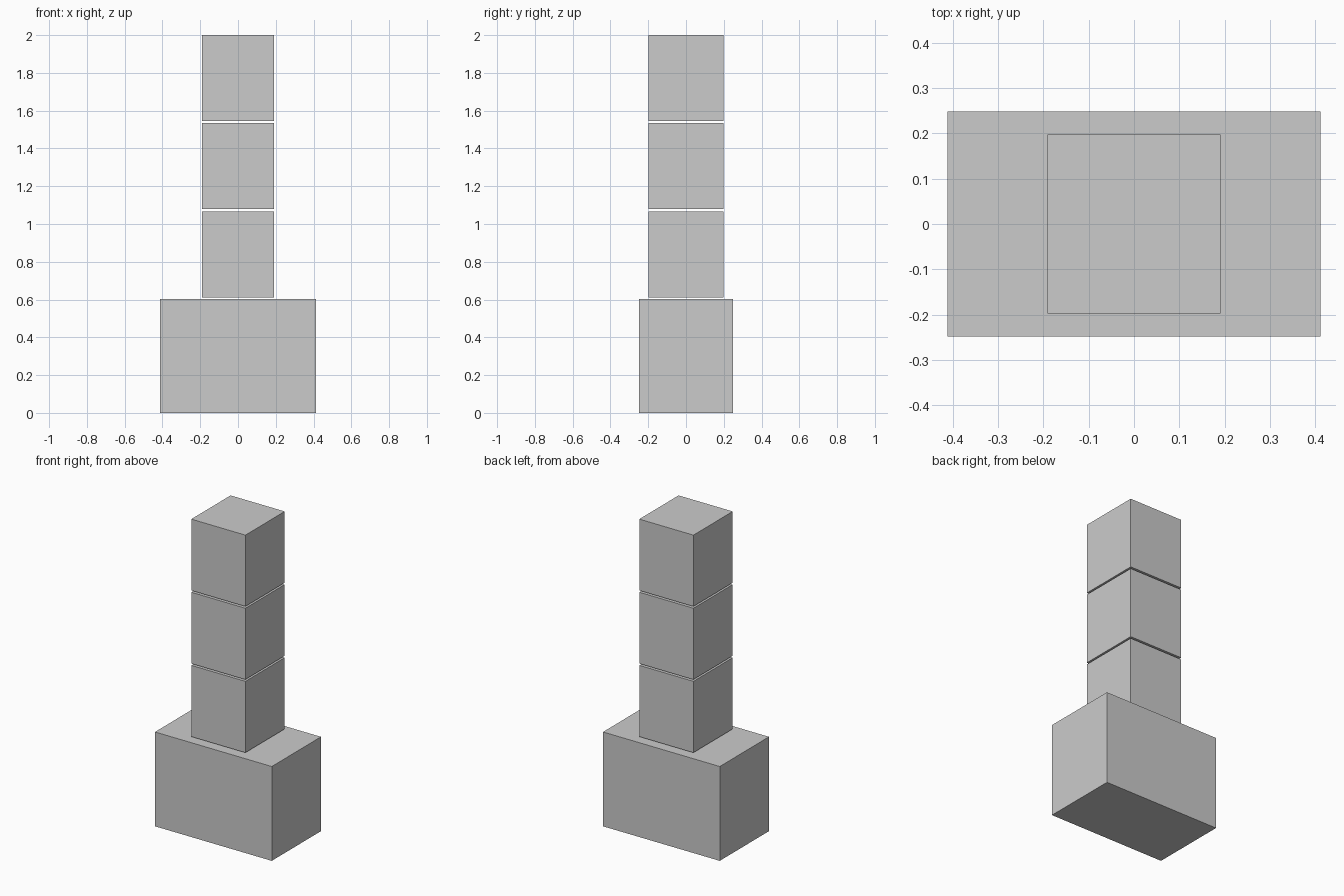
import bpy

if "Cube" in bpy.data.objects:
    bpy.data.objects.remove(bpy.data.objects["Cube"])


def box(name, half_x, half_y, z0, z1):
    bpy.ops.mesh.primitive_cube_add(size=2, location=(0, 0, (z0 + z1) / 2))
    ob = bpy.context.object
    ob.name = name
    ob.scale = (half_x, half_y, (z1 - z0) / 2)
    bpy.ops.object.transform_apply(location=False, rotation=False, scale=True)
    return ob


# wide base block
box("base_block", 0.412, 0.248, 0.0, 0.602)

# three stacked tower blocks, separated by thin open gaps
height, pitch, bottom = 0.455, 0.4665, 0.612
for i in range(3):
    z = bottom + i * pitch
    box(f"tower_block_{i + 1}", 0.191, 0.198, z, z + height)
